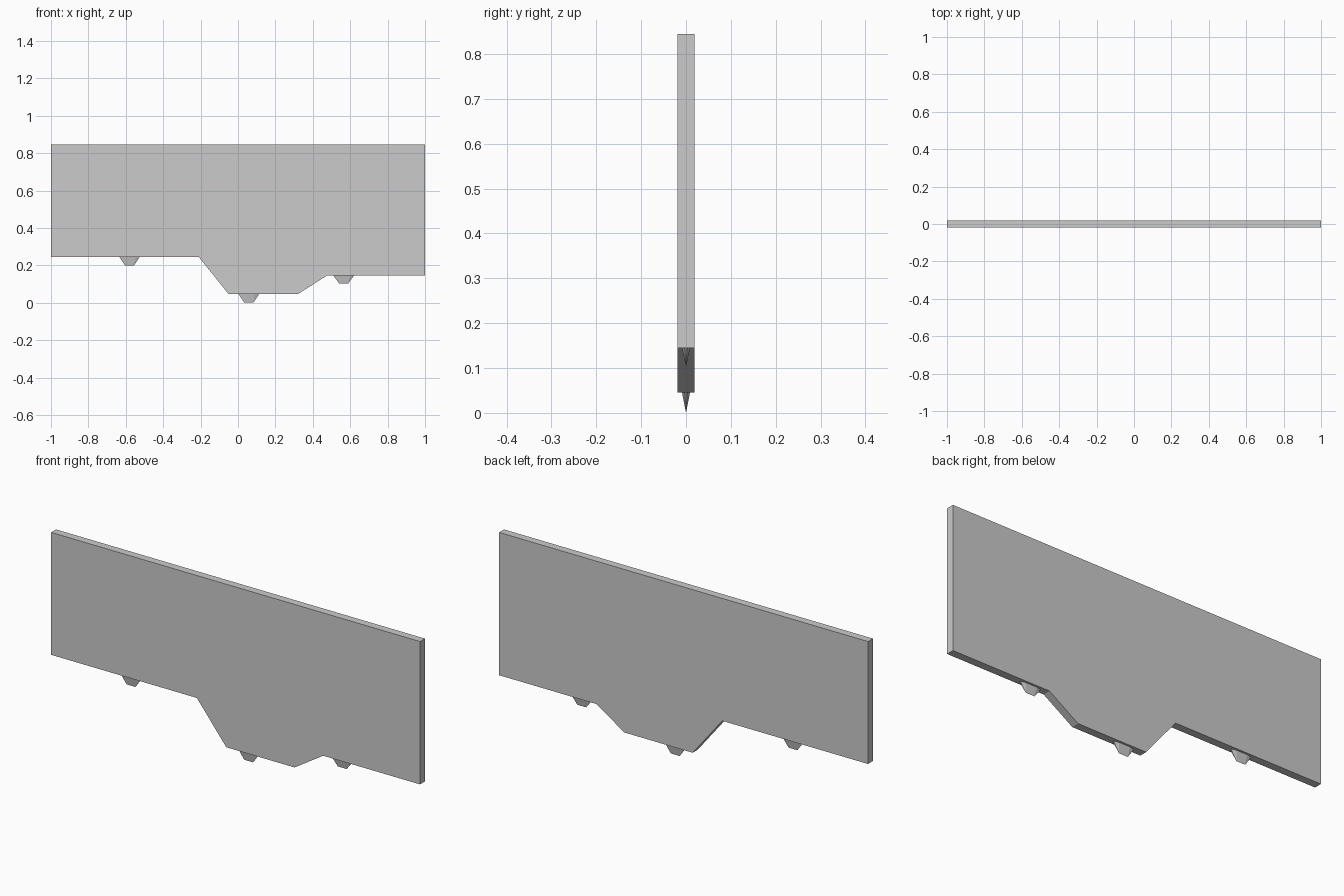
import bpy, bmesh

if "Cube" in bpy.data.objects:
    bpy.data.objects.remove(bpy.data.objects["Cube"])


def make_object(name, bm):
    bmesh.ops.recalc_face_normals(bm, faces=bm.faces)
    mesh = bpy.data.meshes.new(name)
    bm.to_mesh(mesh)
    bm.free()
    ob = bpy.data.objects.new(name, mesh)
    bpy.context.collection.objects.link(ob)
    return ob


# Stepped panel: front profile extruded through its thickness
HALF = 0.019
profile = [(-1, 0.845), (-1, 0.245), (-0.21, 0.245), (-0.05, 0.046),
           (0.32, 0.046), (0.475, 0.145), (1, 0.145), (1, 0.845)]
bm = bmesh.new()
face = bm.faces.new([bm.verts.new((x, -HALF, z)) for x, z in profile])
res = bmesh.ops.extrude_face_region(bm, geom=[face])
moved = [v for v in res["geom"] if isinstance(v, bmesh.types.BMVert)]
bmesh.ops.translate(bm, verts=moved, vec=(0, 2 * HALF, 0))
make_object("panel", bm)


# Small faceted wedge feet: octagonal top tapering to a thin bottom edge
def foot(name, x, z_top, height=0.046):
    bm = bmesh.new()
    outline = [(0.055, 0.003), (0.03, 0.009)]
    corners = [(sx * a, sy * b) for a, b in outline for sx in (-1, 1) for sy in (-1, 1)]
    for px, py in corners:
        bm.verts.new((x + px, py, z_top))
    for s in (-1, 1):
        bm.verts.new((x + s * 0.024, 0, z_top - height))
    bmesh.ops.convex_hull(bm, input=bm.verts)
    bmesh.ops.dissolve_limit(bm, angle_limit=0.01, verts=bm.verts, edges=bm.edges)
    make_object(name, bm)


foot("left_foot", -0.58, 0.245)
foot("middle_foot", 0.058, 0.046)
foot("right_foot", 0.565, 0.145, 0.042)
